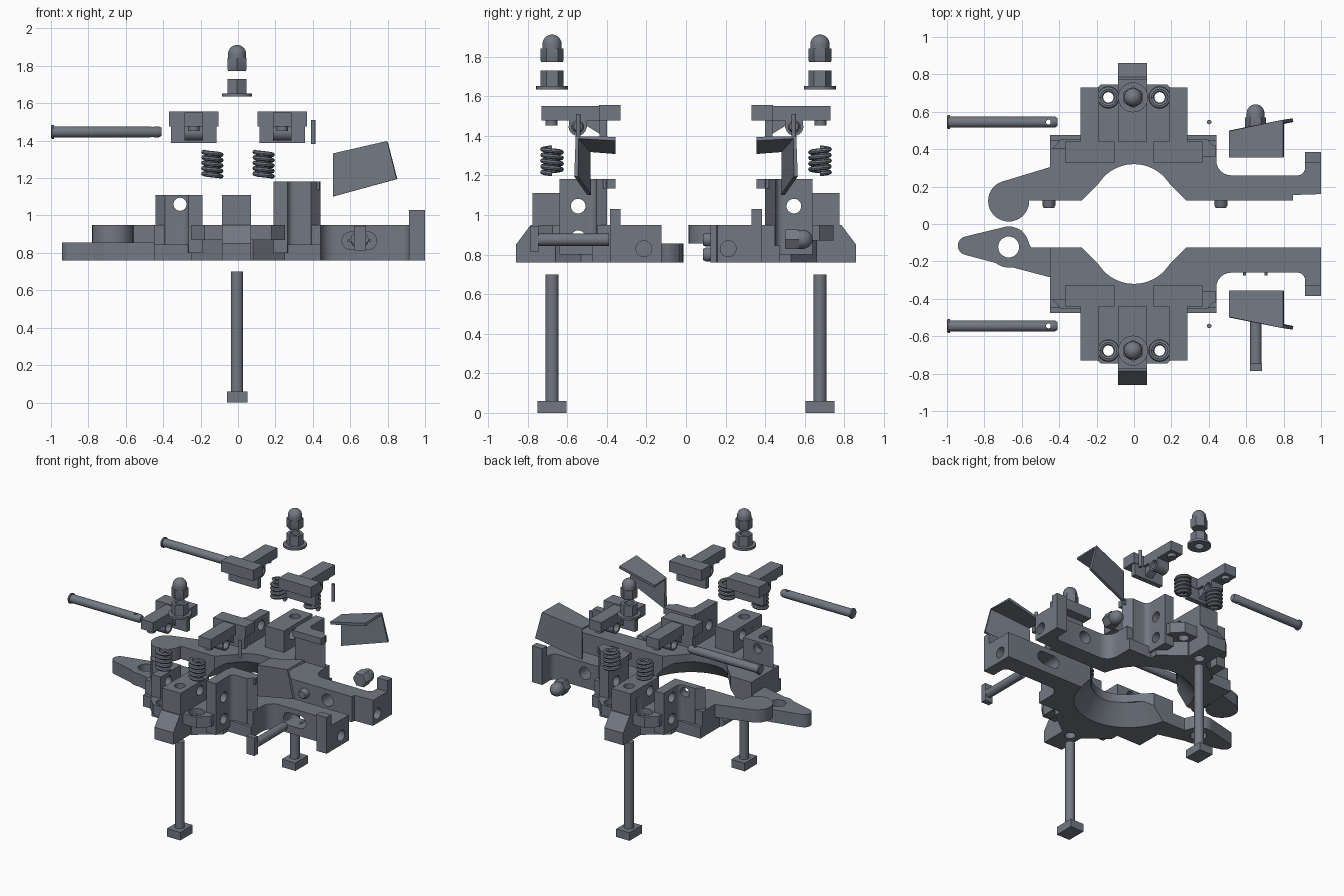
import bpy, bmesh, math
from mathutils import Matrix

if "Cube" in bpy.data.objects:
    bpy.data.objects.remove(bpy.data.objects["Cube"])

TAU = math.tau
steel = bpy.data.materials.new('dark_steel')
steel.diffuse_color = (.17, .19, .225, 1)
steel.use_nodes = True
steel.node_tree.nodes["Principled BSDF"].inputs["Base Color"].default_value = steel.diffuse_color


def finish(name, bm):
    bmesh.ops.remove_doubles(bm, verts=bm.verts, dist=1e-5)
    bmesh.ops.recalc_face_normals(bm, faces=bm.faces)
    me = bpy.data.meshes.new(name)
    bm.to_mesh(me)
    bm.free()
    ob = bpy.data.objects.new(name, me)
    bpy.context.collection.objects.link(ob)
    return ob


def prism(name, pts, lo, hi, axis='z'):
    """Extrude an outline: (x, y) along z, or (y, z) along x."""
    bm = bmesh.new()
    place = (lambda a, b, h: (a, b, h)) if axis == 'z' else (lambda a, b, h: (h, a, b))
    low = [bm.verts.new(place(a, b, lo)) for a, b in pts]
    high = [bm.verts.new(place(a, b, hi)) for a, b in pts]
    bm.faces.new(low)
    bm.faces.new(high)
    n = len(pts)
    for i in range(n):
        j = (i + 1) % n
        bm.faces.new((low[i], low[j], high[j], high[i]))
    return finish(name, bm)


def box(name, x0, x1, y0, y1, z0, z1):
    return prism(name, [(x0, y0), (x1, y0), (x1, y1), (x0, y1)], z0, z1)


def lathe(name, prof, axis='z', at=(0, 0), n=32, phase=0.0):
    """Revolve (radius, height) points; at = the two other coordinates."""
    bm = bmesh.new()
    rings = []
    for r, h in prof:
        ring = []
        for i in range(n):
            t = TAU * i / n + phase
            a, b = at[0] + r * math.cos(t), at[1] + r * math.sin(t)
            ring.append(bm.verts.new({'z': (a, b, h), 'x': (h, a, b), 'y': (a, h, b)}[axis]))
        rings.append(ring)
    for p, q in zip(rings, rings[1:]):
        for i in range(n):
            j = (i + 1) % n
            bm.faces.new((p[i], p[j], q[j], q[i]))
    bm.faces.new(rings[0])
    bm.faces.new(rings[-1])
    return finish(name, bm)


def cyl(name, r, lo, hi, axis='z', at=(0, 0), n=32):
    return lathe(name, [(r, lo), (r, hi)], axis, at, n)


def combine(ob, adds=(), cuts=()):
    """Union and difference, applied; helpers are removed."""
    for items, op in ((adds, 'UNION'), (cuts, 'DIFFERENCE')):
        for o in items:
            m = ob.modifiers.new('bool', 'BOOLEAN')
            m.object, m.operation, m.solver = o, op, 'EXACT'
    dg = bpy.context.evaluated_depsgraph_get()
    dg.update()
    me = bpy.data.meshes.new_from_object(ob.evaluated_get(dg))
    ob.modifiers.clear()
    ob.data = me
    for o in list(adds) + list(cuts):
        bpy.data.objects.remove(o)
    return ob


def arc(cx, cy, r, a0, a1, n):
    return [(cx + r * math.cos(math.radians(a0 + (a1 - a0) * i / n)),
             cy + r * math.sin(math.radians(a0 + (a1 - a0) * i / n))) for i in range(n + 1)]


def acorn(name, base, axis, at, r, phase=0.0):
    """Cap nut: hexagon with a domed top."""
    hexa = lathe(name, [(r * .92, base), (r, base + .008), (r, base + .07)], axis, at, 6, phase)
    rd, top = r * .84, base + .09
    dome = [(rd, base + .05), (rd, top)] + [
        (rd * math.cos(t * math.pi / 16), top + .05 * math.sin(t * math.pi / 16)) for t in range(1, 8)]
    return combine(hexa, [lathe('dome', dome + [(.002, top + .05)], axis, at, 24)])


def spring(name, x, y, z0, z1, R=.044, r=.016, turns=4.5):
    bm = bmesh.new()
    steps, k, prev = 108, 8, None
    for i in range(steps + 1):
        t = TAU * turns * i / steps
        z = z0 + r + (z1 - z0 - 2 * r) * i / steps
        ring = []
        for j in range(k):
            u = TAU * j / k
            rad = R + r * math.cos(u)
            ring.append(bm.verts.new((x + rad * math.cos(t), y + rad * math.sin(t), z + r * math.sin(u) * .8)))
        if prev:
            for j in range(k):
                bm.faces.new((prev[j], prev[(j + 1) % k], ring[(j + 1) % k], ring[j]))
        else:
            bm.faces.new(ring)
        prev = ring
    bm.faces.new(prev)
    return finish(name, bm)


def build_half(front):
    """Build one half at y > 0."""
    obs = []
    # clamp body: curved jaw and right arm
    outline = [(-.45, .45), (.44, .45), (.44, .34)] + arc(.52, .34, .08, 180, 270, 6)
    outline += arc(.875, .30, .04, 270, 360, 4) + [(.915, .385), (1, .385)]
    outline += [(1, .125)] if front else [(1, .16), (.85, .155), (.85, .125)]
    outline += [(.28, .125)] + arc(0, .096, .224, 32, 148, 20) + [(-.28, .125), (-.45, .125)]
    body = prism('clamp_body', outline, .76, .95)
    adds = [box('flange', -.45, .44, .36, .475, .76, .845),
            box('end_hook', .915, 1, .33, .385, .9, 1.03),
            prism('spring_pad', [(-.25, .4), (.25, .4), (.25, .675), (.178, .745),
                                 (-.178, .745), (-.25, .675)], .87, .95),
            prism('pad_rib', [(-.25, .4), (.25, .4), (.25, .53), (.08, .66), (-.08, .66), (-.25, .53)], .76, .9),
            prism('centre_post', [(.44, .76), (.86, .76), (.86, .85), (.785, .95), (.775, .95),
                                  (.775, 1.11), (.44, 1.11)], -.085, .07, 'x'),
            box('right_lip', .2, .435, .357, .42, 1.135, 1.183)]
    for s, top in ((-1, 1.11), (1, 1.183)):
        pts = [(.19, .64), (.265, .64), (.265, .49)] + arc(.30, .488, .035, 180, 270, 5)
        pts += [(.39, .453), (.44, .40), (.19, .40)]
        adds.append(prism('ear', [(s * a, b) for a, b in pts], .8, top))
    # hinge tongue
    if front:
        adds += [prism('tongue', [(-.903, .067), (-.70, .018), (-.60, .035), (-.55, .125), (-.43, .125),
                                  (-.43, .29), (-.903, .165)], .76, .855),
                 cyl('nose', .05, .76, .855, 'z', (-.892, .116)), cyl('eye', .11, .76, .855, 'z', (-.67, .123))]
    else:
        adds += [prism('tongue', [(-.70, .228), (-.43, .31), (-.43, .125), (-.58, .125)], .855, .95),
                 cyl('eye', .11, .855, .95, 'z', (-.67, .123))]
    # bevel under the jaw, then bores
    cuts = [lathe('jaw_bevel', [(.375, .75), (.255, .89)], 'z', (0, .06), 64),
            cyl('bolt_bore', .037, .6, 1.3, 'z', (-.005, .677)),
            cyl('pivot_bore', .037, -.6, .6, 'x', (.545, 1.045)),
            cyl('lower_bore', .037, -.6, .36, 'x', (.545, .885)),
            cyl('wing_bore', .035, .3, .6, 'y', (-.31, 1.06)),
            cyl('end_bore', .04, .85, 1.1, 'x', (.213, .83))]
    for s in (-1, 1):
        cuts += [cyl('spring_bore', .037, .6, 1.3, 'z', (s * .133, .677)),
                 cyl('spring_seat', .056, .91, 1.05, 'z', (s * .133, .677))]
    if front:
        cuts.append(cyl('hinge_bore', .056, .6, 1.1, 'z', (-.67, .123)))
        slot = arc(.695, .865, .047, -90, 90, 10) + arc(.603, .865, .047, 90, 270, 10)
        cut = prism('slot', slot, .0, .4)
        cut.data.transform(Matrix(((1, 0, 0, 0), (0, 0, 1, 0), (0, 1, 0, 0), (0, 0, 0, 1))))
        cut.data.flip_normals()
        cuts.append(cut)
    else:
        cuts.append(cyl('closing_bore', .045, 0, .4, 'y', (.65, .87)))
    obs.append(combine(body, adds, cuts))

    # closing bolt, stops, cap nut and dowels
    if front:
        obs += [cyl('closing_bolt', .031, .39, .75, 'y', (.652, .875)),
                box('closing_bolt_head', .62, .685, .745, .785, .812, .945)]
        obs += [cyl('stop_pin', .008, .23, .275, 'y', (x, .865), 12) for x in (.592, .705)]
    else:
        obs.append(acorn('closing_cap_nut', .50, 'y', (.65, .877), .057))
        for x, z in ((-.455, .80), (.465, .875)):
            obs.append(lathe('dowel', [(.035, .25), (.035, .1), (.027, .085)], 'y', (x, z), 24))

    # fixing bolt and nuts
    X, Y = -.005, .677
    obs += [cyl('fixing_bolt', .033, .05, .70, 'z', (X, Y)),
            box('fixing_bolt_head', X - .055, X + .055, Y - .073, Y + .073, 0, .06),
            acorn('cap_nut', 1.772, 'z', (X, Y), .058, math.pi / 6)]
    nut = lathe('flange_nut', [(.058, 1.645), (.058, 1.73)], 'z', (X, Y), 6, math.pi / 6)
    obs.append(combine(nut, [cyl('washer', .08, 1.635, 1.652, 'z', (X, Y))],
                       [cyl('bore', .033, 1.5, 1.8, 'z', (X, Y), 24)]))

    # springs and pressing levers
    for s in (-1, 1):
        obs.append(spring('spring', s * .137, Y, 1.193, 1.355))
        c = s * .237
        lever = box('lever', c - .133, c + .133, .33, .44, 1.477, 1.557)
        plate = prism('plate', [(.40, 1.388), (.437, 1.388), (.437, 1.55), (.40, 1.55)],
                      c - .122, c + .122, 'x')
        obs.append(combine(lever, [
            plate, box('arm', c - .05, c + .05, .42, .73, 1.477, 1.55),
            box('web', c - .05, c + .05, .5, .59, 1.44, 1.5),
            prism('gusset', [(.42, 1.40), (.55, 1.48), (.42, 1.50)], c - .03, c + .03, 'x'),
            cyl('barrel', .045, c - .05, c + .05, 'x', (.548, 1.445)),
            cyl('nub', .03, 1.452, 1.5, 'z', (c, .68), 24)],
            [cyl('bore', .031, c - .3, c + .3, 'x', (.548, 1.445))]))

    # pivot pin and its locking pin
    pin = lathe('pivot_pin', [(.031, -1), (.037, -.995), (.037, -.985), (.03, -.984), (.03, -.425),
                              (.022, -.41)], 'x', (.545, 1.447), 24)
    obs.append(combine(pin, [], [cyl('bore', .013, 1.3, 1.6, 'z', (-.458, .545), 16)]))
    obs.append(cyl('locking_pin', .012, 1.382, 1.51, 'z', (.402, .545), 16))

    # bent guard plate
    bm = bmesh.new()
    v = [bm.verts.new(p) for p in ((.51, .49, 1.102), (.85, .555, 1.195), (.80, .55, 1.392),
                                   (.51, .49, 1.325), (.80, .357, 1.385), (.51, .357, 1.318))]
    bm.faces.new((v[0], v[1], v[2], v[3]))
    bm.faces.new((v[3], v[2], v[4], v[5]))
    guard = finish('guard', bm)
    mod = guard.modifiers.new('thick', 'SOLIDIFY')
    mod.thickness, mod.offset = .02, 0
    obs.append(combine(guard))

    for o in obs:
        o.name = ('front_' if front else 'back_') + o.name
        if front:
            o.data.transform(Matrix.Diagonal((1, -1, 1, 1)))
            o.data.flip_normals()
        o.data.materials.clear()
        o.data.materials.append(steel)
        o.data.shade_smooth()
        o.data.set_sharp_from_angle(angle=math.radians(32))


build_half(False)
build_half(True)
